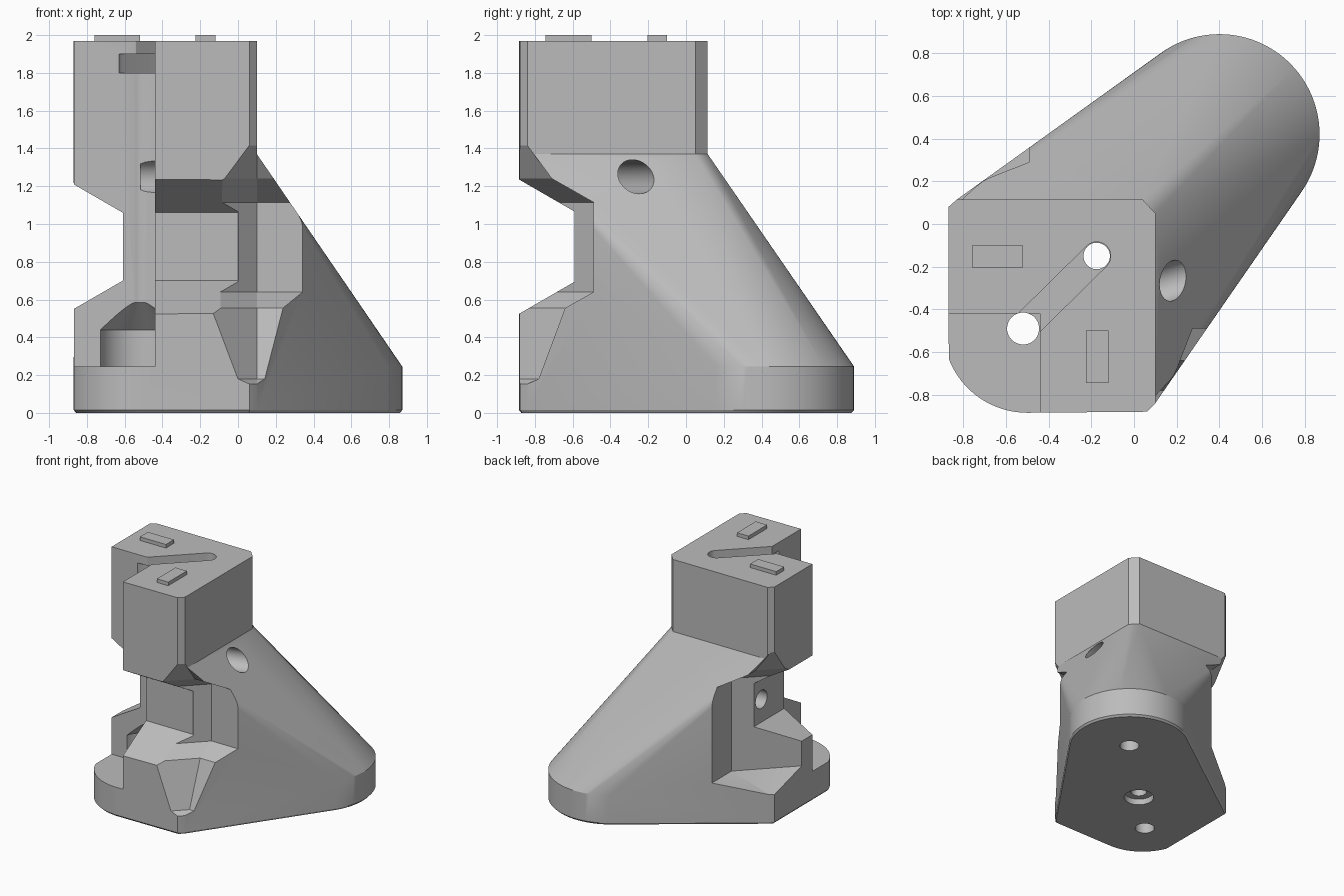
import bpy, bmesh, math
from mathutils import Vector

if "Cube" in bpy.data.objects:
    bpy.data.objects.remove(bpy.data.objects["Cube"], do_unlink=True)

grey = bpy.data.materials.new("plain grey")
grey.use_nodes = True
grey.diffuse_color = (0.5, 0.5, 0.5, 1)
grey.node_tree.nodes["Principled BSDF"].inputs["Base Color"].default_value = (0.5, 0.5, 0.5, 1)


def finish(name, bm):
    bmesh.ops.recalc_face_normals(bm, faces=bm.faces)
    mesh = bpy.data.meshes.new(name)
    bm.to_mesh(mesh)
    bm.free()
    mesh.materials.append(grey)
    ob = bpy.data.objects.new(name, mesh)
    bpy.context.scene.collection.objects.link(ob)
    return ob


def prism(name, profile, place, lo, hi):
    """Extrude a profile (a, b) from lo to hi; place maps (a, b, t) to a point."""
    bm = bmesh.new()
    ends = [[bm.verts.new(place(a, b, t)) for a, b in profile] for t in (lo, hi)]
    n = len(profile)
    bm.faces.new(ends[0])
    bm.faces.new(ends[1])
    for i in range(n):
        j = (i + 1) % n
        bm.faces.new((ends[0][i], ends[0][j], ends[1][j], ends[1][i]))
    return finish(name, bm)


def upright(a, b, t):
    return (a, b, t)


def box(name, x0, x1, y0, y1, z0, z1):
    return prism(name, [(x0, y0), (x1, y0), (x1, y1), (x0, y1)], upright, z0, z1)


def rod(name, p, q, r1, r2=None):
    """Round rod or cone from p to q."""
    p, q = Vector(p), Vector(q)
    bm = bmesh.new()
    bmesh.ops.create_cone(bm, cap_ends=True, segments=48, radius1=r1,
                          radius2=r1 if r2 is None else r2, depth=(q - p).length)
    turn = Vector((0, 0, 1)).rotation_difference(q - p).to_matrix()
    for v in bm.verts:
        v.co = turn @ v.co + (p + q) / 2
    return finish(name, bm)


def combine(target, tool, how):
    mod = target.modifiers.new(how, 'BOOLEAN')
    mod.operation = how
    mod.solver = 'EXACT'
    mod.object = tool
    bpy.context.view_layer.update()
    bpy.context.view_layer.objects.active = target
    bpy.ops.object.modifier_apply(modifier=mod.name)
    bpy.data.objects.remove(tool, do_unlink=True)


def arc(cx, cy, r, a0, a1, n):
    return [(cx + r * math.cos(a0 + (a1 - a0) * i / n),
             cy + r * math.sin(a0 + (a1 - a0) * i / n)) for i in range(n + 1)]


# Outlines: chamfered column with one rounded corner, and round foot
column = [(0.06, -0.88), (0.10, -0.84), (0.10, 0.05), (0.04, 0.115), (-0.83, 0.115), (-0.87, 0.08)]
column += arc(-0.5, -0.49, 0.395, math.pi + 0.37, 1.5 * math.pi, 16)
foot = arc(0.4, 0.42, 0.47, 0, 2 * math.pi, 96)[:-1]

# Sloping body wrapped around column and foot
bm = bmesh.new()
for x, y in column:
    bm.verts.new((x, y, 1.37))
for x, y in column + foot:
    bm.verts.new((x, y, 0.245))
    bm.verts.new((x, y, 0.015))
    bm.verts.new((x * 0.985, y * 0.985, 0))
hull = bmesh.ops.convex_hull(bm, input=bm.verts)
bmesh.ops.delete(bm, geom=[v for v in bm.verts if not v.link_faces], context='VERTS')
bmesh.ops.dissolve_limit(bm, angle_limit=0.002, verts=bm.verts, edges=bm.edges)
body = finish("bracket_body", bm)
combine(body, prism("column_top", column, upright, 1.37, 1.97), 'UNION')


def side_notch(depth, floor, swap):
    """Clamp notch with a bevelled pocket at its outer corner."""
    def flip(x, y, z):
        return (y, x, z) if swap else (x, y, z)

    def straight(a, b, t):
        return flip(t, -a, b)

    def diagonal(a, b, t):
        return flip((t + a) / 2, (t - a) / 2, b)

    slope = (1.1 - depth) * math.tan(math.radians(30))
    notch = [(depth, 0.7), (depth, 1.06), (1.1, 1.06 + slope), (1.1, 0.7 - slope)]
    combine(body, prism("notch_cutter", notch, straight, -0.65, 0), 'DIFFERENCE')

    pocket = floor + [(1.3, 1.9), (0.95, 1.43), (0.81, 1.24), (0.59, 1.115)]
    corner = prism("pocket_cutter", pocket, diagonal, -2, 2)
    limit = prism("pocket_limit", [(s - 0.1, z) for s, z in pocket], straight, -0.9, 0.9)
    combine(corner, limit, 'INTERSECT')
    combine(body, corner, 'DIFFERENCE')


side_notch(0.58, [(0.59, 0.64), (0.74, 0.555), (0.88, 0.18), (0.98, 0.135), (1.3, 0.05)], False)
side_notch(0.61, [(0.59, 0.345), (0.98, 0.235), (1.3, 0.145)], True)

# Open corner, with a clearance bore under it
post = (-0.52, -0.49)
pin = (-0.175, -0.15)
cutters = [
    box("corner_cutter", -1.2, -0.44, -1.2, -0.42, 0.245, 2.2),
    rod("clearance_cutter", (*post, 0.245), (*post, 0.44), 0.22),
    rod("clearance_cone", (*post, 0.44), (*post, 0.585), 0.22, 0.075),
    rod("post_bore", (*post, -0.1), (*post, 2.2), 0.075),
    rod("pin_bore", (*pin, -0.1), (*pin, 2.2), 0.062),
    rod("pin_countersink", (*pin, -0.05), (*pin, 0.05), 0.115),
    rod("foot_bore", (0.4, 0.42, -0.1), (0.4, 0.42, 0.22), 0.075),
    rod("cross_bore", (-0.5, -0.47, 1.25), (0.6, -0.14, 1.25), 0.09),
    rod("side_bore", (-0.9, -0.12, 0.89), (-0.2, -0.12, 0.89), 0.075),
]


# Diagonal T-slot in the top, narrow above and wide below
def slot(half, z0, z1):
    turn = math.pi / 4
    ring = arc(*pin, half, turn - math.pi / 2, turn + math.pi / 2, 16)
    ring += arc(*post, half, turn + math.pi / 2, turn + 1.5 * math.pi, 16)
    return prism("slot_cutter", ring, upright, z0, z1)


cutters += [slot(0.066, 1.85, 2.1), slot(0.13, 1.8, 1.9)]
for cutter in cutters:
    combine(body, cutter, 'DIFFERENCE')

# Locating tabs on top
tabs = [box("left_slot_tab", -0.76, -0.52, -0.205, -0.1, 1.96, 2.0),
        box("front_slot_tab", -0.225, -0.12, -0.745, -0.5, 1.96, 2.0)]

# Smooth the round surfaces, keep edges sharp
bpy.ops.object.select_all(action='DESELECT')
body.select_set(True)
bpy.context.view_layer.objects.active = body
bpy.ops.object.shade_smooth_by_angle(angle=math.radians(20))
